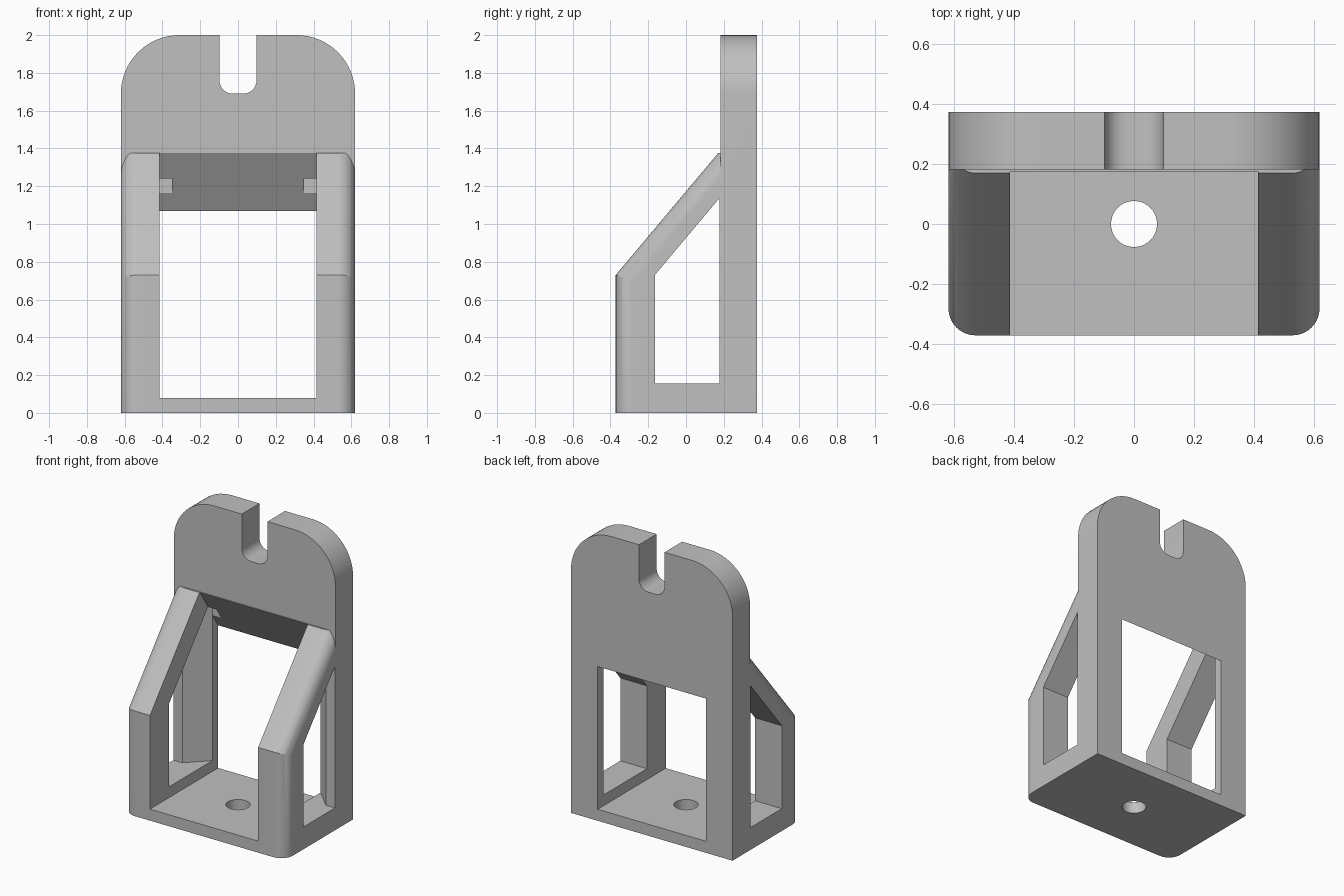
import bpy, bmesh
from math import sin, cos, pi, radians
from mathutils import Vector

cube = bpy.data.objects.get("Cube")
if cube:
    bpy.data.objects.remove(cube, do_unlink=True)

grey = bpy.data.materials.new("plain grey")
grey.use_nodes = True
colour = (0.53, 0.53, 0.53, 1)
grey.diffuse_color = colour
grey.node_tree.nodes["Principled BSDF"].inputs["Base Color"].default_value = colour

HALF_W, INNER = 0.62, 0.415      # outer and inner half widths
FRONT, BACK = -0.372, 0.375
PLATE_Y, LEDGE_Z = 0.182, 1.375
SLOPE = 1.19                     # rise of the braces


def prism(name, points, axis, start, end, bevel_rule=None, radius=0.09):
    """Extrude a closed 2D outline along an axis, optionally rounding chosen edges."""
    place = {"x": lambda p: (start, p[0], p[1]),
             "y": lambda p: (p[0], start, p[1]),
             "z": lambda p: (p[0], p[1], start)}[axis]
    step = Vector([(end - start) * (a == axis) for a in "xyz"])
    bm = bmesh.new()
    face = bm.faces.new([bm.verts.new(place(p)) for p in points])
    new = bmesh.ops.extrude_face_region(bm, geom=[face])["geom"]
    bmesh.ops.translate(bm, vec=step, verts=[v for v in new if isinstance(v, bmesh.types.BMVert)])
    bmesh.ops.recalc_face_normals(bm, faces=bm.faces)
    if bevel_rule:
        edges = [e for e in bm.edges if bevel_rule(e)]
        bmesh.ops.bevel(bm, geom=edges, offset=radius, offset_type='OFFSET',
                        segments=10, profile=0.5, affect='EDGES')
    mesh = bpy.data.meshes.new(name)
    bm.to_mesh(mesh)
    bm.free()
    mesh.materials.append(grey)
    obj = bpy.data.objects.new(name, mesh)
    bpy.context.collection.objects.link(obj)
    return obj


def combine(target, tool, operation='DIFFERENCE'):
    mod = target.modifiers.new("combine", 'BOOLEAN')
    mod.operation, mod.object, mod.solver = operation, tool, 'EXACT'
    bpy.context.view_layer.objects.active = target
    bpy.ops.object.modifier_apply(modifier=mod.name)
    bpy.data.objects.remove(tool, do_unlink=True)


def arc(cx, cz, r, a0, a1, n=16):
    angles = [radians(a0 + (a1 - a0) * i / n) for i in range(n + 1)]
    return [(cx + r * cos(a), cz + r * sin(a)) for a in angles]


def box(name, x, y, z):
    return prism(name, [(x[0], y[0]), (x[1], y[0]), (x[1], y[1]), (x[0], y[1])], "z", *z)


# Lower body: side profile with rounded outer front edges
def front_outer(edge):
    a, b = (v.co for v in edge.verts)
    if abs(a.x - b.x) > 0.01:
        return False
    upright = max(a.y, b.y) < FRONT + 0.01
    sloped = abs(a.y - b.y) > 0.1 and max(a.z, b.z) > 1.5
    return upright or sloped


run = 0.9
body = prism("bracket", [(FRONT, 0), (FRONT, 0.73), (FRONT + run, 0.73 + run * SLOPE),
                         (FRONT + run, 0)], "x", -HALF_W, HALF_W, front_outer)
combine(body, box("top_trim", (-1, 1), (-1, 1), (LEDGE_Z, 3)))
combine(body, box("back_trim", (-1, 1), (0.28, 1), (-1, 3)))

# Back plate: rounded top corners and a slot with rounded bottom
R, SLOT, SR, SLOT_Z = 0.31, 0.098, 0.07, 1.69
half = [(HALF_W, 0)] + arc(HALF_W - R, 2 - R, R, 0, 90)
half += [(SLOT, 2)] + arc(SLOT - SR, SLOT_Z + SR, SR, 0, -90, 8)
outline = half + [(-x, z) for x, z in reversed(half)]
combine(body, prism("back_plate", outline, "y", PLATE_Y, BACK), 'UNION')

# Central opening with a sloped underside through the plate
drop = (LEDGE_Z - 1.07) / (BACK - 0.175)
combine(body, prism("opening", [(-0.6, 0.08), (0.6, 0.08), (0.6, LEDGE_Z - drop * 0.425),
                                (0.175, LEDGE_Z), (0.175, 1.6), (-0.6, 1.6)],
                    "x", -INNER, INNER))

# Side windows, with a diagonal relief into the plate on the inside
W0, W1, SILL, HEAD = -0.165, 0.178, 0.155, 0.73
for s in (-1, 1):
    window = prism("window", [(W0, SILL), (W1, SILL), (W1, HEAD + (W1 - W0) * SLOPE), (W0, HEAD)],
                   "x", s * 0.35, s * 0.7)
    combine(body, window)
    plan = [(s * 0.35, 0.1), (s * 0.55, 0.1), (s * 0.55, W1), (s * INNER, 0.313), (s * 0.35, 0.313)]
    relief = prism("relief", plan, "z", SILL, 2)
    for v in relief.data.vertices:
        if v.co.z > 1:
            v.co.z = HEAD + (v.co.y - W0) * SLOPE
    combine(body, relief)

# Mounting hole through the floor
combine(body, prism("hole", arc(0, 0, 0.077, 0, 348.75, 31), "z", -0.2, 0.12))

# Smooth the rounded parts, keep edges sharp
bpy.ops.object.select_all(action='DESELECT')
body.select_set(True)
bpy.context.view_layer.objects.active = body
bpy.ops.object.shade_smooth_by_angle(angle=radians(25))
